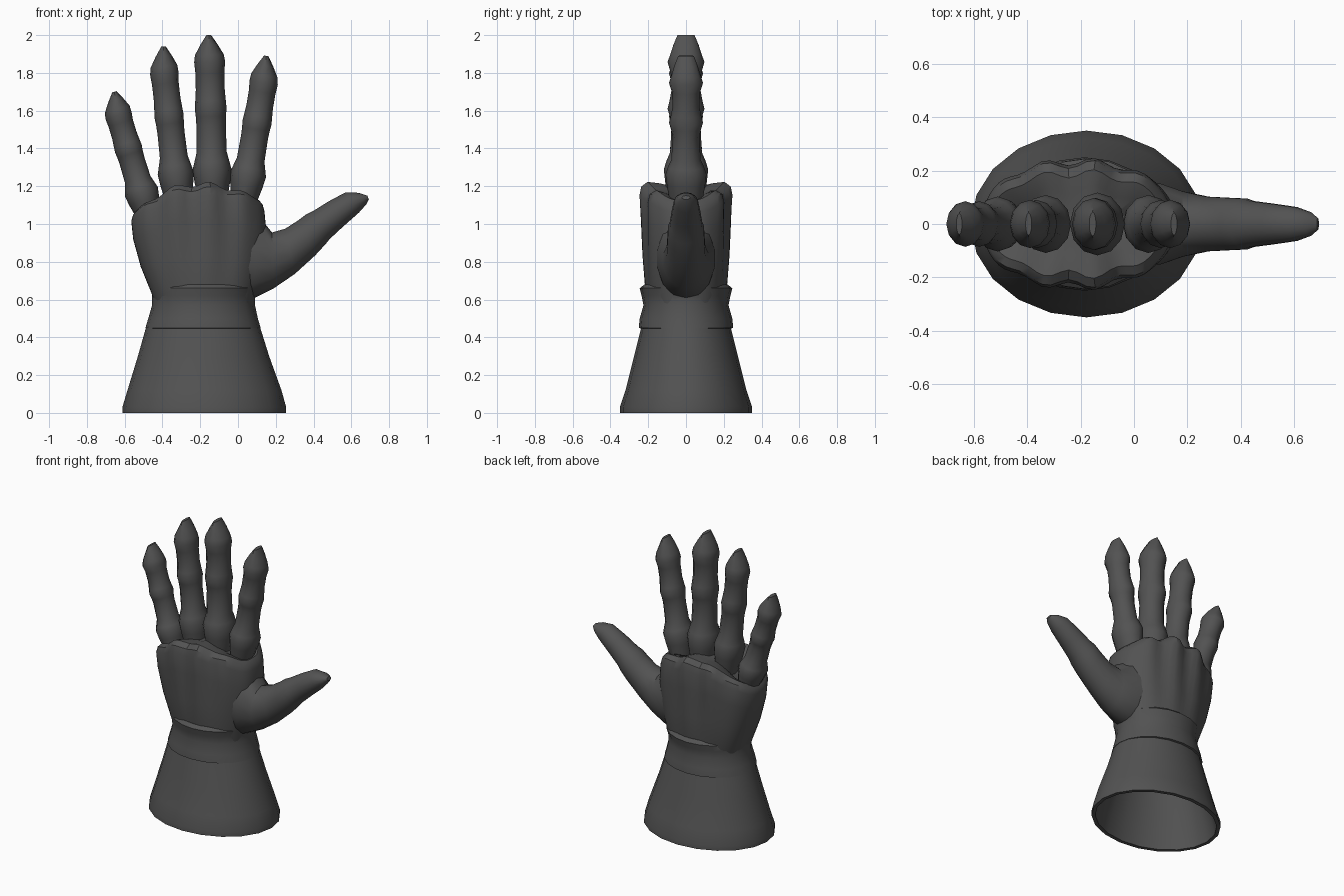
import bpy, bmesh, math
from mathutils import Vector

mat = bpy.data.materials.new("charcoal grey")
mat.diffuse_color = (0.085, 0.085, 0.085, 1)


def loft(name, rings, angle=35):
    """Skin a list of closed point rings, cap both ends, shade smooth by angle."""
    bm = bmesh.new()
    vs = [[bm.verts.new(p) for p in r] for r in rings]
    n = len(vs[0])
    for a, b in zip(vs, vs[1:]):
        for i in range(n):
            j = (i + 1) % n
            bm.faces.new((a[i], a[j], b[j], b[i]))
    bm.faces.new(vs[0])
    bm.faces.new(vs[-1])
    bmesh.ops.recalc_face_normals(bm, faces=bm.faces)
    me = bpy.data.meshes.new(name)
    bm.to_mesh(me)
    bm.free()
    ob = bpy.data.objects.new(name, me)
    bpy.context.collection.objects.link(ob)
    me.materials.append(mat)
    bpy.ops.object.select_all(action='DESELECT')
    ob.select_set(True)
    bpy.context.view_layer.objects.active = ob
    bpy.ops.object.shade_smooth_by_angle(angle=math.radians(angle))
    return ob


def ellipse(c, u, a, b, n):
    """Oval ring: half width a along u, half depth b along y."""
    y = Vector((0, 1, 0))
    return [c + u * (a * math.cos(2 * math.pi * i / n)) + y * (b * math.sin(2 * math.pi * i / n))
            for i in range(n)]


def level(z, x0, x1, b, n=20):
    return ellipse(Vector(((x0 + x1) / 2, 0, z)), Vector((1, 0, 0)), (x1 - x0) / 2, b, n)


# Hollow flared cuff: outside downwards, then back up the inside
loft("cuff", [level(*r) for r in [
    (0.46, -0.485, 0.115, 0.235), (0.30, -0.53, 0.165, 0.275), (0.12, -0.585, 0.23, 0.32),
    (0.03, -0.612, 0.255, 0.35), (0.0, -0.612, 0.255, 0.35), (0.0, -0.588, 0.232, 0.325),
    (0.12, -0.562, 0.207, 0.297), (0.30, -0.507, 0.142, 0.252), (0.44, -0.465, 0.095, 0.215)]])

# Padded band around the wrist
loft("wrist_band", [level(*r) for r in [
    (0.44, -0.47, 0.10, 0.22), (0.45, -0.49, 0.12, 0.25), (0.50, -0.475, 0.105, 0.245),
    (0.57, -0.455, 0.09, 0.225), (0.62, -0.455, 0.09, 0.235), (0.66, -0.455, 0.10, 0.245),
    (0.68, -0.45, 0.09, 0.22)]])


# Palm with knuckle ridges and an arched, scalloped upper edge
def palm_ring(s, x0, x1, b, n=64):
    pts = []
    for i in range(n):
        t = 2 * math.pi * i / n
        c, sn = math.cos(t), math.sin(t)
        x = (x0 + x1) / 2 + (x1 - x0) / 2 * c
        wave = math.cos(2 * math.pi * (x + 0.15) / 0.185) * abs(sn)
        y = math.copysign(abs(sn) ** 0.75, sn) * (b + 0.017 * wave * s)
        top = 1.205 - 0.14 * c * c * (1.0 if c < 0 else 0.6) + 0.015 * wave
        pts.append(Vector((x, y, 0.58 + (top - 0.58) * s)))
    return pts


loft("palm", [palm_ring(*r) for r in [
    (0.0, -0.44, 0.08, 0.20), (0.12, -0.46, 0.09, 0.215), (0.4, -0.515, 0.13, 0.225),
    (0.7, -0.555, 0.15, 0.23), (0.9, -0.565, 0.14, 0.235), (0.97, -0.555, 0.13, 0.225),
    (1.01, -0.535, 0.11, 0.19), (1.0, -0.48, 0.06, 0.13), (0.98, -0.40, -0.02, 0.06)]])

# Fingers: (share of length, half width, half depth), knuckles swell and tip is a wedge
FINGER = [(-0.12, 0.065, 0.085), (0.04, 0.09, 0.105), (0.12, 0.098, 0.112), (0.17, 0.088, 0.10),
          (0.23, 0.076, 0.08), (0.40, 0.074, 0.073), (0.46, 0.076, 0.082), (0.51, 0.08, 0.093),
          (0.56, 0.077, 0.083), (0.63, 0.073, 0.073), (0.74, 0.073, 0.077), (0.81, 0.078, 0.093),
          (0.86, 0.073, 0.08), (0.93, 0.045, 0.064), (1.0, 0.012, 0.043)]


def finger(name, base, mid, tip, w):
    p0, p1, p2 = (Vector((p[0], 0, p[1])) for p in (base, mid, tip))
    rings = []
    for t, a, b in FINGER:
        if t < 0.8:
            c, d = p0.lerp(p1, t / 0.8), p1 - p0
        else:
            c, d = p1.lerp(p2, (t - 0.8) / 0.2), p2 - p0
        u = Vector((d.z, 0, -d.x)).normalized()
        rings.append(ellipse(c, u, a * w, b * w, 12))
    loft(name, rings)


finger("little_finger", (-0.49, 1.10), (-0.632, 1.57), (-0.655, 1.70), 0.92)
finger("ring_finger", (-0.32, 1.18), (-0.39, 1.79), (-0.395, 1.94), 0.97)
finger("middle_finger", (-0.135, 1.19), (-0.15, 1.85), (-0.155, 2.00), 1.05)
finger("index_finger", (0.04, 1.18), (0.135, 1.74), (0.15, 1.89), 0.97)

# Thumb: each ring spans an upper and a lower outline point, with half depth
THUMB = [(-0.02, 1.05, -0.10, 0.62, 0.17), (0.12, 1.03, 0.07, 0.60, 0.155),
         (0.18, 0.955, 0.19, 0.66, 0.125), (0.25, 0.975, 0.30, 0.735, 0.105),
         (0.32, 1.02, 0.41, 0.835, 0.10), (0.36, 1.05, 0.465, 0.895, 0.098),
         (0.40, 1.07, 0.485, 0.92, 0.088), (0.48, 1.12, 0.555, 0.985, 0.078),
         (0.57, 1.168, 0.64, 1.06, 0.065), (0.64, 1.165, 0.68, 1.105, 0.045),
         (0.685, 1.15, 0.693, 1.13, 0.022)]
rings = []
for x0, z0, x1, z1, b in THUMB:
    p, q = Vector((x0, 0, z0)), Vector((x1, 0, z1))
    rings.append(ellipse((p + q) / 2, (q - p).normalized(), (q - p).length / 2, b, 14))
loft("thumb", rings)
